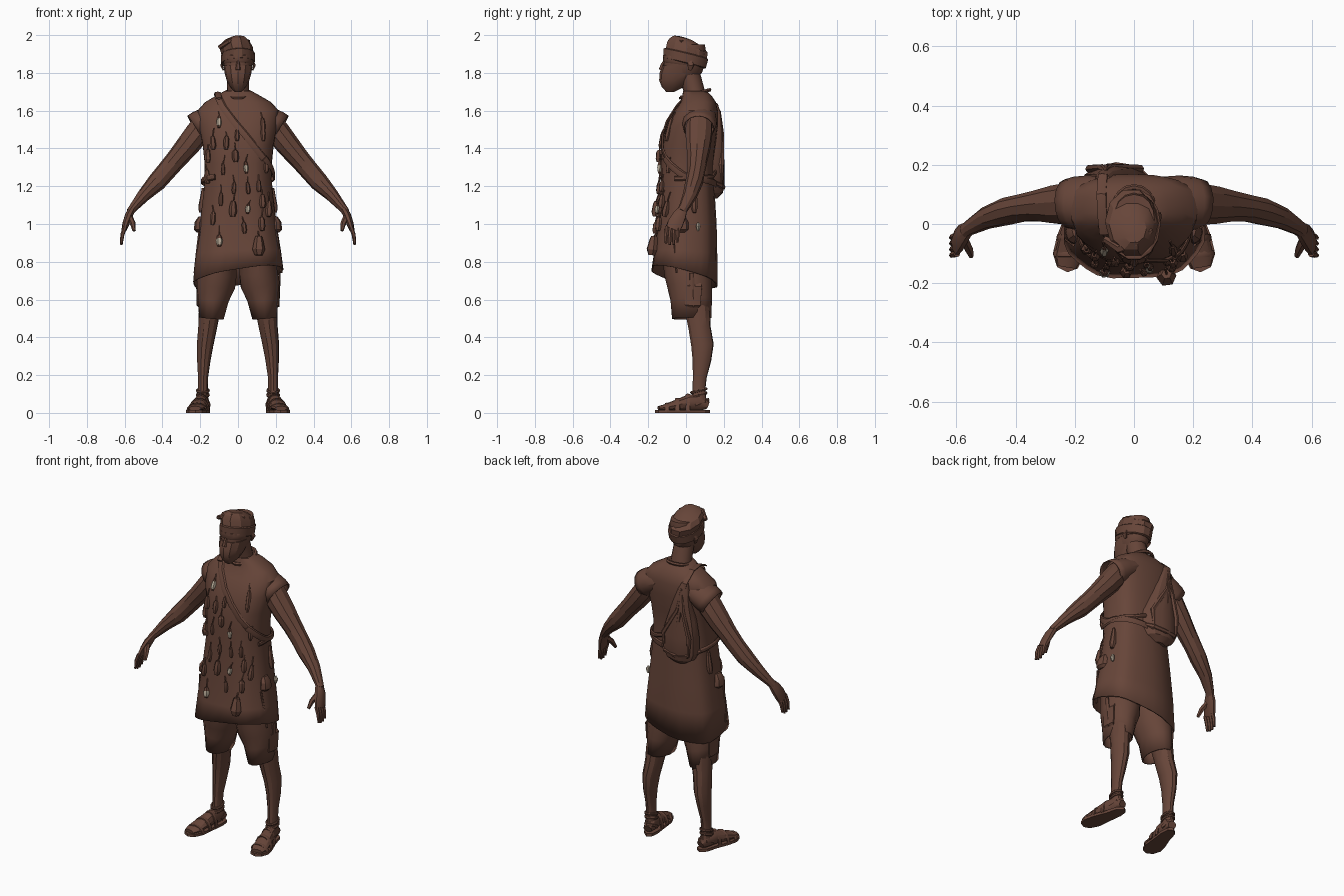
import bpy, bmesh, math, random
from mathutils import Vector as V

random.seed(4)

def material(name, rgb):
    m = bpy.data.materials.new(name)
    m.diffuse_color = (*rgb, 1)
    return m

BROWN = material("earth_brown", (0.135, 0.06, 0.041))
CREAM = material("bone_cream", (0.46, 0.39, 0.30))

def make(name, rings, caps=(True, True), mat=BROWN, angle=32, thick=0):
    """Skin a list of equally long point rings."""
    bm = bmesh.new()
    vr = [[bm.verts.new(p) for p in r] for r in rings]
    n = len(vr[0])
    for a, b in zip(vr, vr[1:]):
        for i in range(n):
            bm.faces.new((a[i], a[(i + 1) % n], b[(i + 1) % n], b[i]))
    if caps[0]:
        bm.faces.new(vr[0][::-1])
    if caps[1]:
        bm.faces.new(vr[-1])
    bmesh.ops.recalc_face_normals(bm, faces=bm.faces)
    me = bpy.data.meshes.new(name)
    bm.to_mesh(me)
    bm.free()
    ob = bpy.data.objects.new(name, me)
    bpy.context.collection.objects.link(ob)
    me.materials.append(mat)
    bpy.context.view_layer.objects.active = ob
    ob.select_set(True)
    bpy.ops.object.shade_smooth_by_angle(angle=math.radians(angle))
    ob.select_set(False)
    if thick:
        s = ob.modifiers.new("cloth", 'SOLIDIFY')
        s.thickness = thick
    return ob

def stack(name, rows, n=16, p=1.0, tilt=(0, 0), fold=0, **kw):
    """Horizontal rings: (z, centre x, half width, front y, back y)."""
    rings = []
    for k, (z, cx, rx, yf, yb) in enumerate(rows):
        ring = []
        for i in range(n):
            a = 2 * math.pi * i / n
            c, s = math.cos(a), math.sin(a)
            f = 1 + fold * math.cos(7 * a + 1) * (1 - k / len(rows))
            x = rx * f * math.copysign(abs(c) ** p, c)
            y = (yb - yf) / 2 * f * math.copysign(abs(s) ** p, s)
            t = tilt(k) if callable(tilt) else tilt
            ring.append((cx + x, (yf + yb) / 2 + y, z + t[0] * x + t[1] * y))
        rings.append(ring)
    return make(name, rings, **kw)

def tube(name, pts, radii, n=8, ref=(0, 1, 0), **kw):
    """Sweep along points; each radius is (along ref, across ref)."""
    pts = [V(q) for q in pts]
    rings = []
    for i, q in enumerate(pts):
        t = (pts[min(i + 1, len(pts) - 1)] - pts[max(i - 1, 0)]).normalized()
        u = V(ref[i] if isinstance(ref[0], (tuple, V)) else ref)
        u = (u - t * u.dot(t)).normalized()
        w = t.cross(u)
        r = radii[i] if isinstance(radii, list) else radii
        r = r if isinstance(r, tuple) else (r, r)
        rings.append([q + u * r[0] * math.cos(2 * math.pi * j / n + .4)
                      + w * r[1] * math.sin(2 * math.pi * j / n + .4) for j in range(n)])
    return make(name, rings, **kw)

# Tunic body
P = 0.8
TUNIC = [(.72, 0, .238, -.185, .165), (.85, 0, .225, -.17, .163), (1.0, 0, .203, -.155, .16),
         (1.2, 0, .18, -.138, .148), (1.32, 0, .178, -.135, .145), (1.42, 0, .188, -.128, .155),
         (1.52, 0, .208, -.105, .168), (1.6, 0, .215, -.062, .168), (1.645, 0, .175, -.03, .158),
         (1.68, 0, .115, -.02, .135), (1.705, 0, .07, -.015, .11)]
stack("tunic", TUNIC, n=28, p=P, fold=.02, caps=(False, True), thick=.008,
      tilt=lambda k: ((.16, -.25), (.04, -.06))[k] if k < 2 else (0, 0))

def section(z):
    """Tunic half width, centre y and half depth at a height."""
    for a, b in zip(TUNIC, TUNIC[1:]):
        if a[0] <= z <= b[0]:
            t = (z - a[0]) / (b[0] - a[0])
            rx, yf, yb = [a[i] + t * (b[i] - a[i]) for i in (2, 3, 4)]
            return rx, (yf + yb) / 2, (yb - yf) / 2

def on_tunic(x, z, side=-1, off=.008):
    """Point on the tunic front (-1) or back (+1)."""
    rx, cy, ry = section(z)
    s = max(0, 1 - min(1, abs(x) / rx) ** (2 / P)) ** (P / 2)
    return V((x, cy + side * (ry * s + off), z))

def band(name, stops, width, off=.011, n=14):
    """Flat band round the tunic between (degrees, z) stops."""
    pts, refs = [], []
    for (a0, z0), (a1, z1) in zip(stops, stops[1:]):
        for k in range(n):
            t = k / (n - 1)
            a, z = math.radians(a0 + t * (a1 - a0)), z0 + t * (z1 - z0)
            rx, cy, ry = section(z)
            c, s = math.cos(a), math.sin(a)
            pts.append(((rx + off) * math.copysign(abs(c) ** P, c), cy + (ry + off) * math.copysign(abs(s) ** P, s), z))
            refs.append((c, s, 0))
    tube(name, pts, (.007, width), n=6, ref=refs)

# Neck, collar, head
tube("neck", [(0, .06, 1.62), (0, .045, 1.70), (0, .015, 1.80)], [(.06, .075), (.055, .06), (.058, .056)], n=12)
tube("collar", [(.068 * math.cos(a), .05 + .075 * math.sin(a), 1.69 + .02 * math.sin(a))
                for a in [i * math.pi / 8 for i in range(17)]], .01, n=6, ref=(0, 0, 1))
stack("head", [(1.765, 0, .045, -.105, .04), (1.80, 0, .066, -.122, .085), (1.85, 0, .078, -.118, .1),
               (1.9, 0, .08, -.113, .108), (1.95, 0, .07, -.09, .1)], n=16, p=.9)
stack("face_mask", [(1.70, 0, .018, -.105, -.06), (1.725, 0, .042, -.128, -.01), (1.76, 0, .06, -.142, .02),
                    (1.80, 0, .071, -.14, .05), (1.84, 0, .077, -.126, .06)], n=12, p=.95, angle=25)
stack("eye_wrap", [(1.842, 0, .078, -.118, .102), (1.852, 0, .083, -.123, .105),
                   (1.88, 0, .084, -.122, .11), (1.89, 0, .08, -.113, .105)], n=16, p=.9, tilt=(0, -.12))
tube("nose", [(0, -.11, 1.87), (0, -.125, 1.84), (0, -.132, 1.815)], [.006, .011, .014], n=6)

# Cap with a folded brim and a crumpled crown
stack("cap_brim", [(1.848, 0, .083, -.112, .1), (1.853, 0, .089, -.124, .108), (1.90, 0, .09, -.122, .12),
                   (1.905, 0, .083, -.112, .112)], n=14, tilt=(.05, -.24), angle=30)
stack("cap_crown", [(1.89, 0, .085, -.115, .115), (1.935, -.01, .088, -.105, .12), (1.962, -.01, .074, -.09, .09),
                    (1.985, 0, .042, -.065, .035), (1.99, .005, .012, -.035, .0)],
      n=10, tilt=(.02, -.26), angle=25)
tube("cap_fold", [(-.098, -.05, 1.935), (-.05, -.08, 1.965), (.005, -.06, 1.986), (.06, -.02, 1.966)],
     [(.012, .012), (.02, .014), (.018, .012), (.008, .008)], n=6)

# Limbs and clothing repeated on both sides
for s, tag in ((1, "left"), (-1, "right")):
    def m(*pts):
        return [(s * x, y, z) for x, y, z in pts]
    tube(tag + "_ear", m((.078, .02, 1.815), (.087, .025, 1.84), (.08, .025, 1.865)), [(.01, .004), (.018, .007), (.01, .004)], n=6)
    tube(tag + "_sleeve", m((.10, .07, 1.575), (.155, .07, 1.55), (.20, .07, 1.525), (.228, .068, 1.508)),
         [(.09, .065), (.094, .074), (.09, .079), (.083, .078)], n=14, caps=(True, False), thick=.006)
    tube(tag + "_arm", m((.175, .07, 1.55), (.215, .068, 1.48), (.27, .065, 1.41), (.325, .061, 1.345), (.38, .054, 1.28),
                         (.43, .043, 1.222), (.50, .02, 1.15), (.555, -.012, 1.085), (.57, -.025, 1.065)),
         [(.07, .055), (.073, .066), (.066, .062), (.054, .055), (.047, .052), (.047, .05), (.038, .035),
          (.027, .023), (.026, .021)], n=10, angle=28)
    tube(tag + "_palm", m((.562, -.018, 1.075), (.578, -.035, 1.045), (.592, -.055, 1.005), (.603, -.07, .97)),
         [(.027, .019), (.038, .022), (.043, .02), (.04, .014)], n=8)
    for i in range(4):
        y = -.04 - .02 * i
        z = (.012, 0, 0, .008)[i]
        tube(f"{tag}_finger_{i + 1}", m((.598, y, .985), (.612, y - .004, .945), (.618, y - .006, .89 + z)),
             [.012, .011, .007], n=6)
    tube(tag + "_thumb", m((.575, -.05, 1.04), (.558, -.085, 1.005), (.55, -.108, .965)), [.017, .015, .009], n=6)

    # Shorts
    tube(tag + "_shorts_leg", m((.10, 0.0, .86), (.108, .01, .74), (.117, .02, .68), (.132, .028, .60), (.141, .03, .50)),
         [(.13, .095), (.125, .103), (.12, .105), (.11, .084), (.104, .066)], n=14, caps=(True, False), thick=.008)
    tube(tag + "_shorts_pocket", m((.20, .04, .69), (.213, .04, .67), (.211, .035, .57), (.20, .035, .555)),
         [(.04, .006), (.048, .009), (.045, .009), (.03, .005)], n=8)

    # Leg, foot and sandal
    tube(tag + "_leg", m((.14, .05, .62), (.153, .064, .52), (.161, .072, .45), (.174, .087, .36), (.181, .084, .28),
                         (.185, .073, .19), (.186, .068, .12), (.187, .07, .06)),
         [(.07, .06), (.065, .056), (.059, .05), (.06, .044), (.05, .036), (.037, .027), (.034, .026), (.04, .03)], n=12, angle=28)
    tube(tag + "_foot", m((.178, .115, .04), (.184, .08, .055), (.196, .02, .055), (.21, -.05, .04), (.222, -.11, .028),
                          (.228, -.145, .024)),
         [(.022, .025), (.045, .033), (.045, .036), (.03, .044), (.018, .046), (.012, .033)], n=10, ref=(0, 0, 1))
    outline = [(.178, .128), (.152, .11), (.147, .06), (.157, -.02), (.165, -.10), (.19, -.15), (.225, -.163),
               (.26, -.145), (.274, -.10), (.26, -.04), (.232, .03), (.212, .10)]
    make(tag + "_sandal_sole", [[(s * x, y, z) for x, y in outline] for z in (0, .016)], angle=30)
    for i, (y, h, w) in enumerate(((-.10, .048, .05), (-.045, .074, .05), (.01, .096, .042))):
        cx = .197 - .2 * y
        tube(f"{tag}_sandal_strap_{i + 1}", m(*[(cx + w * math.cos(a), y, .012 + (h - .012) * math.sin(a))
             for a in [k * math.pi / 8 for k in range(9)]]), (.013, .006), n=6)
    for i, z in enumerate((.095, .118)):
        tube(f"{tag}_ankle_strap_{i + 1}", m(*[(.186 + .031 * math.cos(a), .068 + .04 * math.sin(a), z + .01 * math.sin(a))
             for a in [k * math.pi / 6 for k in range(13)]]), (.008, .006), n=6, ref=(0, 0, 1))
    tube(tag + "_heel_strap", m((.15, .06, .04), (.158, .10, .06), (.18, .118, .068), (.205, .10, .06), (.22, .05, .04)),
         (.011, .006), n=6, ref=(0, 0, 1))

    # Pouches on the hips
    stack(tag + "_hip_pouch", [(.955, s * .2, .018, -.05, .0), (.97, s * .203, .03, -.068, .015),
                               (1.01, s * .203, .027, -.065, .012), (1.04, s * .193, .016, -.045, .0)], n=8)
    tube(tag + "_hip_flask", m((.184, .045, 1.19), (.184, .045, 1.15), (.192, .045, 1.09), (.197, .045, 1.06)),
         [.008, .015, .019, .01], n=7)
    tube(tag + "_hip_cord", m((.205, -.07, .96), (.218, -.06, .85), (.23, -.05, .74)), .006, n=5)

# Hanging strip beside the thigh
tube("thigh_tassel", [(.22, .03, .74), (.215, .035, .65), (.216, .04, .56)], [(.012, .006), (.016, .008), (.003, .003)], n=6)

# Shoulder strap across chest, with bands round the side and back to the sack
chest = [on_tunic(x, z) for x, z in ((-.105, 1.672), (-.08, 1.62), (-.02, 1.54), (.04, 1.47), (.10, 1.395), (.14, 1.345))]
tube("chest_strap", chest, (.007, .019), n=6, ref=(0, -1, .3))
band("waist_band", [(-48, 1.35), (0, 1.25), (110, 1.2)], .019)
band("back_band", [(-20, 1.24), (60, 1.25), (110, 1.31)], .013)
band("side_strap", [(235, 1.25), (120, 1.2)], .016)
tube("shoulder_strap", [(-.10, -.035, 1.665), (-.107, .03, 1.695), (-.11, .10, 1.688), (-.105, .165, 1.63), (-.09, .185, 1.53)],
     (.018, .006), n=6, ref=(1, 0, 0))

# Sack on the back with gathered folds
stack("back_sack", [(1.135, -.06, .04, .11, .165), (1.165, -.06, .092, .08, .195), (1.21, -.06, .115, .07, .205),
                    (1.30, -.06, .115, .07, .205), (1.40, -.07, .09, .08, .2), (1.5, -.08, .06, .1, .195),
                    (1.59, -.095, .035, .12, .185), (1.63, -.10, .02, .12, .17)], n=14, fold=.06, angle=25)
for i, x in enumerate((-.15, -.07, .02)):
    tube(f"sack_fold_{i + 1}", [(-.095, .178, 1.6), (-.08 + x * .2, .19, 1.47), (x, .186, 1.31), (x * .9 - .01, .186, 1.2)],
         [.006, .013, .015, .007], n=6)
tube("sack_roll", [(-.175, .11, 1.215), (-.13, .175, 1.2), (-.06, .193, 1.195), (.01, .18, 1.205), (.06, .14, 1.225)],
     [.012, .019, .016, .018, .01], n=7, ref=(0, 0, 1))

# Charms on cords: (x, z, half width, half length)
CHARMS = [(-.1, 1.54, .012, .03), (.13, 1.5, .014, .06), (-.005, 1.47, .013, .03), (-.06, 1.43, .015, .035),
          (-.135, 1.43, .018, .035), (-.015, 1.36, .018, .032), (.15, 1.3, .013, .03), (-.16, 1.36, .019, .035),
          (-.08, 1.29, .012, .03), (.04, 1.3, .011, .032), (.11, 1.2, .014, .03), (-.165, 1.25, .02, .035),
          (-.02, 1.19, .012, .03), (.05, 1.19, .013, .03), (.13, 1.12, .019, .035), (-.09, 1.13, .013, .035),
          (.055, 1.08, .012, .025), (-.025, 1.08, .022, .04), (-.13, 1.03, .015, .035), (.125, 1.0, .018, .035),
          (.03, .98, .013, .03), (-.1, .912, .016, .03), (.11, .885, .034, .05), (.165, 1.08, .02, .04)]
PALE = (0, 9, 16, 21)
for i, (x, z, w, h) in enumerate(CHARMS):
    top = on_tunic(x + random.uniform(-.01, .01), z + h + random.uniform(.02, .05), off=.003)
    a, b = on_tunic(x, z + h, off=w * .6), on_tunic(x + random.uniform(-.006, .006), z - h, off=w * .6)
    tube(f"charm_cord_{i + 1}", [top, a], .004, n=5)
    tube(f"charm_{i + 1}", [a, a.lerp(b, .2), a.lerp(b, .7), b],
         [w * .5, w * random.uniform(.65, 1), w, w * .6], n=6, angle=25)
    if i in PALE:
        tube(f"bone_bead_{i + 1}", [a.lerp(b, .2), a.lerp(b, .5), a.lerp(b, .85)],
             [w * .8, w * 1.2, w * .9], n=6, mat=CREAM)
tube("hip_bead", [(.205, .065, 1.005), (.211, .065, .988), (.207, .065, .965)], [.007, .013, .007], n=6, mat=CREAM)
